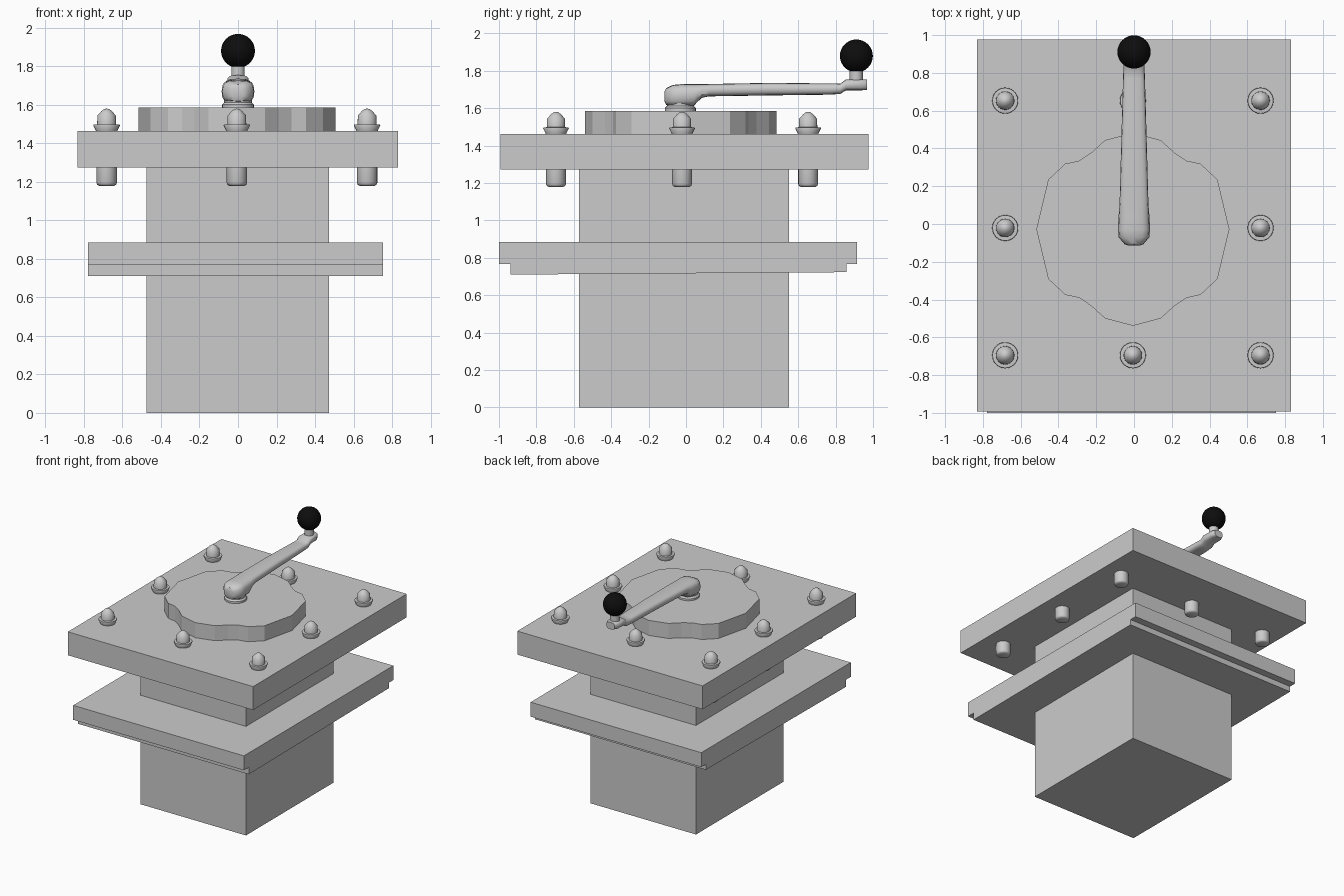
import bpy, bmesh
from math import cos, sin, pi, copysign

if "Cube" in bpy.data.objects:
    bpy.data.objects.remove(bpy.data.objects["Cube"])


def finish(name, bm, smooth=None):
    bmesh.ops.recalc_face_normals(bm, faces=bm.faces[:])
    me = bpy.data.meshes.new(name)
    bm.to_mesh(me)
    bm.free()
    ob = bpy.data.objects.new(name, me)
    bpy.context.collection.objects.link(ob)
    if smooth:
        bpy.ops.object.select_all(action='DESELECT')
        ob.select_set(True)
        bpy.context.view_layer.objects.active = ob
        bpy.ops.object.shade_smooth_by_angle(angle=smooth * pi / 180)
    return ob


def loft(bm, rings):
    """Skin a list of closed rings and cap both ends."""
    vs = [[bm.verts.new(p) for p in r] for r in rings]
    n = len(vs[0])
    for a, b in zip(vs, vs[1:]):
        for i in range(n):
            j = (i + 1) % n
            bm.faces.new((a[i], a[j], b[j], b[i]))
    bm.faces.new(vs[0])
    bm.faces.new(vs[-1])


def box(name, x0, x1, y0, y1, z0, z1):
    bm = bmesh.new()
    loft(bm, [[(x0, y0, z), (x1, y0, z), (x1, y1, z), (x0, y1, z)] for z in (z0, z1)])
    return finish(name, bm)


def turned(name, x, y, profile, n=24, smooth=35):
    """Round part about a vertical axis; profile is (radius, z)."""
    bm = bmesh.new()
    loft(bm, [[(x + r * cos(2 * pi * i / n), y + r * sin(2 * pi * i / n), z)
               for i in range(n)] for r, z in profile])
    return finish(name, bm, smooth)


# Column and top plate
box("column", -0.475, 0.472, -0.572, 0.55, 0, 1.3)
box("top_plate", -0.832, 0.83, -0.992, 0.976, 1.273, 1.463)

# Lower plate with stepped, slightly sloping underside
bm = bmesh.new()
side = [(-1, .884), (-1, .767), (-.937, .767), (-.937, .71),
        (.857, .723), (.857, .767), (.915, .767), (.915, .884)]
loft(bm, [[(x, y, z) for y, z in side] for x in (-0.778, 0.753)])
finish("lower_plate", bm)

# Lobed disc, one quadrant mirrored around
quad = [(.511, 0), (.448, .263), (.358, .347), (.284, .363), (.22, .406), (.147, .472), (0, .511)]
outline = (quad[:-1] + [(-x, y) for x, y in quad[:0:-1]]
           + [(-x, -y) for x, y in quad[:-1]] + [(x, -y) for x, y in quad[:0:-1]])
bm = bmesh.new()
loft(bm, [[(x - .006, y - .028, z) for x, y in outline] for z in (1.45, 1.585)])
finish("lobed_disc", bm)

# Eight cap nuts with bolt ends showing below the top plate
nut = [(.054, 1.455), (.056, 1.466), (.069, 1.492), (.067, 1.497), (.049, 1.498),
       (.048, 1.543), (.027, 1.567), (.012, 1.578), (.002, 1.579)]
shank = [(.04, 1.179), (.049, 1.184), (.053, 1.195), (.053, 1.29)]
for x in (-.682, -.006, .67):
    for y in (-.695, -.021, .653):
        if abs(x) < .1 and abs(y) < .1:
            continue
        turned("cap_nut", x, y, nut, smooth=50)
        turned("bolt_end", x, y, shank, smooth=50)

# Crank: foot, tapering arm, pin and ball
turned("crank_foot", 0, -.03, [(.083, 1.58), (.083, 1.6), (.072, 1.612), (.076, 1.66)])
sections = [(-.114, .03, 1.635, 1.69), (-.107, .05, 1.618, 1.706), (-.07, .081, 1.61, 1.724),
            (-.03, .085, 1.608, 1.728), (.04, .082, 1.61, 1.728), (.06, .08, 1.632, 1.728),
            (.085, .078, 1.655, 1.728), (.123, .076, 1.663, 1.729), (.45, .067, 1.668, 1.735),
            (.77, .058, 1.672, 1.732), (.825, .056, 1.676, 1.731), (.855, .056, 1.695, 1.753),
            (.935, .053, 1.695, 1.754), (.968, .036, 1.697, 1.753)]
N = 16


def sq(v):
    return copysign(abs(v) ** 0.65, v)


bm = bmesh.new()
loft(bm, [[(w * sq(cos(2 * pi * i / N)), y, (a + b) / 2 + (b - a) / 2 * sq(sin(2 * pi * i / N)))
           for i in range(N)] for y, w, a, b in sections])
finish("crank_arm", bm, 40)
turned("knob_pin", 0, .91, [(.035, 1.74), (.035, 1.83)])

black = bpy.data.materials.new("black")
black.diffuse_color = (.004, .004, .004, 1)
black.use_nodes = True
black.node_tree.nodes["Principled BSDF"].inputs["Base Color"].default_value = black.diffuse_color
bpy.ops.mesh.primitive_uv_sphere_add(segments=32, ring_count=16, radius=.088, location=(0, .911, 1.879))
knob = bpy.context.object
knob.name = "ball_knob"
knob.data.materials.append(black)
bpy.ops.object.shade_smooth()
